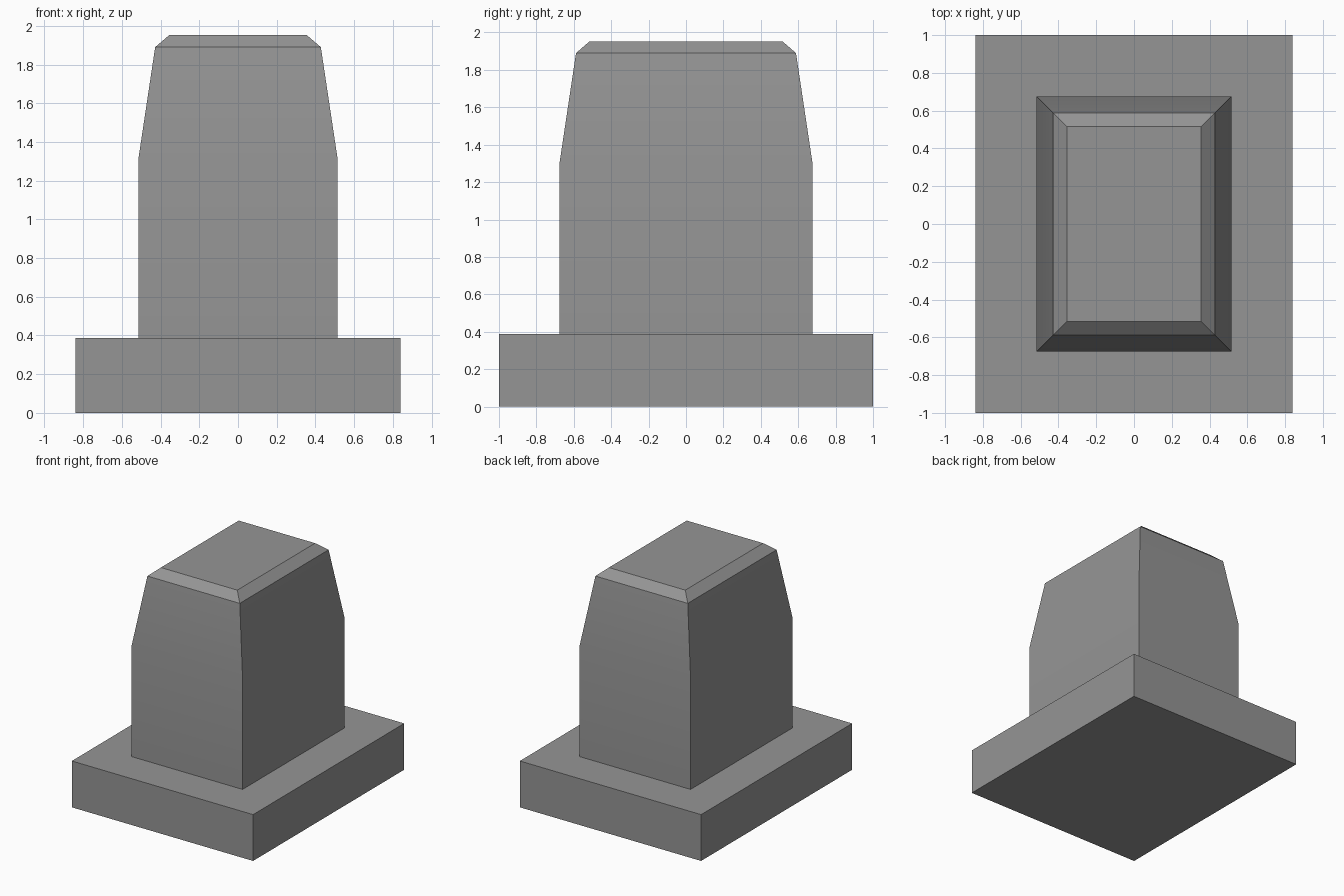
import bpy
import bmesh
import math

if "Cube" in bpy.data.objects:
    bpy.data.objects.remove(bpy.data.objects["Cube"])

grey = bpy.data.materials.new("stone_grey")
grey.diffuse_color = (0.3, 0.3, 0.3, 1.0)
grey.use_nodes = True
grey.node_tree.nodes["Principled BSDF"].inputs["Base Color"].default_value = grey.diffuse_color


def lofted_block(name, sections):
    """Solid through rectangular sections given as (half_x, half_y, z)."""
    bm = bmesh.new()
    rings = [[bm.verts.new((sx * hx, sy * hy, z))
              for sx, sy in ((-1, -1), (1, -1), (1, 1), (-1, 1))]
             for hx, hy, z in sections]
    for low, high in zip(rings, rings[1:]):
        for i in range(4):
            j = (i + 1) % 4
            bm.faces.new((low[i], low[j], high[j], high[i]))
    bm.faces.new(rings[0][::-1])
    bm.faces.new(rings[-1])
    mesh = bpy.data.meshes.new(name)
    bm.to_mesh(mesh)
    bm.free()
    mesh.materials.append(grey)
    obj = bpy.data.objects.new(name, mesh)
    bpy.context.collection.objects.link(obj)
    # soft bend at the taper, crisp corners elsewhere
    bpy.ops.object.select_all(action='DESELECT')
    obj.select_set(True)
    bpy.context.view_layer.objects.active = obj
    bpy.ops.object.shade_smooth_by_angle(angle=math.radians(30))
    return obj


# Wide rectangular plinth
lofted_block("base_slab", [(0.84, 1.0, 0.0), (0.84, 1.0, 0.388)])

# Upright block: straight shaft, tapered shoulder, chamfered cap
lofted_block("pillar", [
    (0.515, 0.675, 0.388),
    (0.515, 0.675, 1.31),
    (0.428, 0.588, 1.89),
    (0.354, 0.515, 1.953),
])
